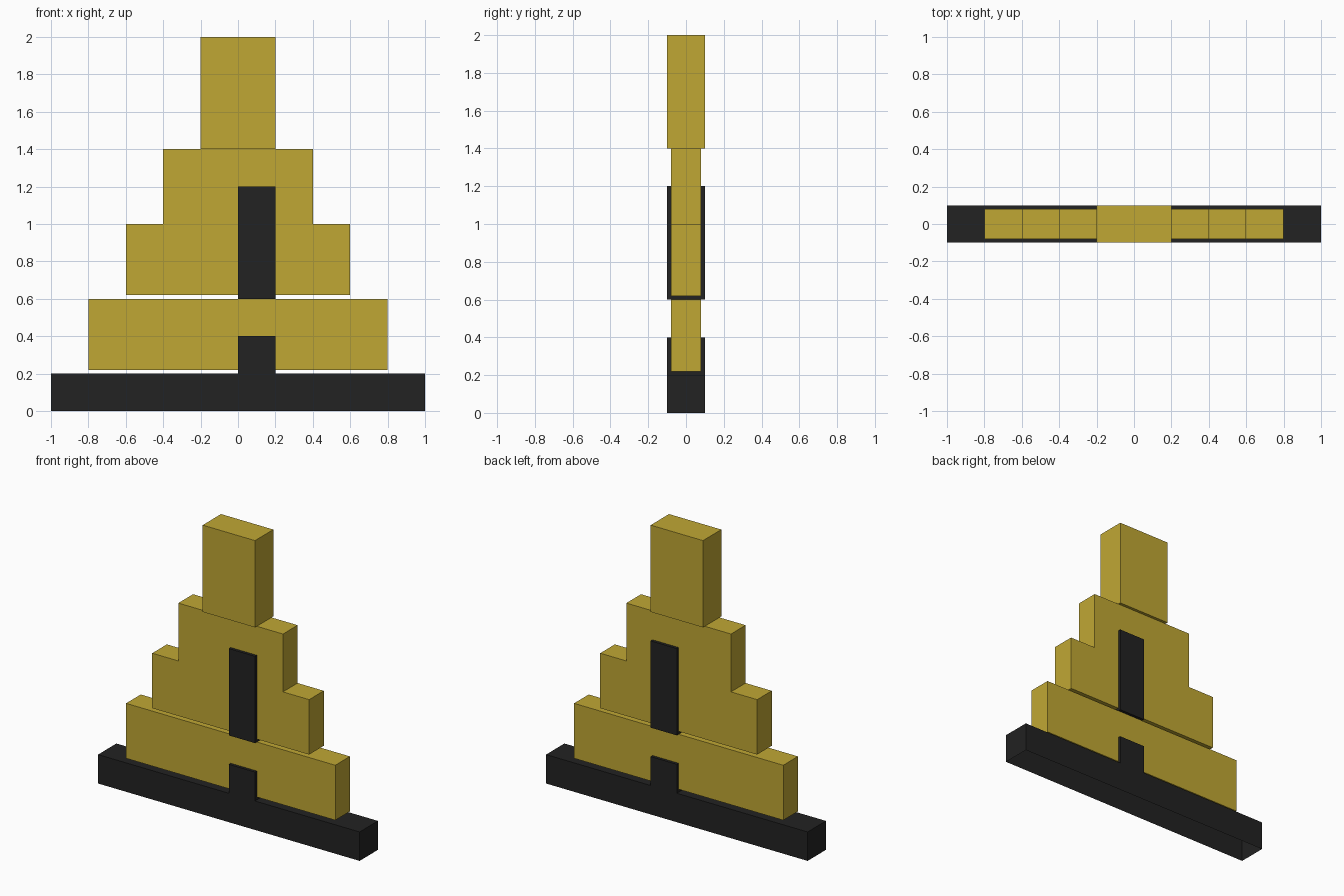
import bpy, bmesh

if "Cube" in bpy.data.objects:
    bpy.data.objects.remove(bpy.data.objects["Cube"])


def material(name, rgb):
    m = bpy.data.materials.new(name)
    m.diffuse_color = (*rgb, 1)
    m.use_nodes = True
    m.node_tree.nodes["Principled BSDF"].inputs["Base Color"].default_value = m.diffuse_color
    return m


gold = material("gold", (0.53, 0.39, 0.034))
black = material("black", (0.016, 0.016, 0.016))


def slab(name, outline, half_depth, mat, open_bottom=False):
    """Extrude an x/z outline through the depth of the model."""
    bm = bmesh.new()
    face = bm.faces.new([bm.verts.new((x, -half_depth, z)) for x, z in outline])
    ext = bmesh.ops.extrude_face_region(bm, geom=[face], use_keep_orig=True)
    verts = [g for g in ext["geom"] if isinstance(g, bmesh.types.BMVert)]
    bmesh.ops.translate(bm, verts=verts, vec=(0, 2 * half_depth, 0))
    bmesh.ops.recalc_face_normals(bm, faces=bm.faces)
    if open_bottom:
        low = [f for f in bm.faces if f.normal.z < -0.9]
        bmesh.ops.delete(bm, geom=low, context='FACES_ONLY')
    mesh = bpy.data.meshes.new(name)
    bm.to_mesh(mesh)
    bm.free()
    mesh.materials.append(mat)
    obj = bpy.data.objects.new(name, mesh)
    bpy.context.collection.objects.link(obj)


def rect(x0, x1, z0, z1):
    return [(x0, z0), (x1, z0), (x1, z1), (x0, z1)]


def mirrored(right_half):
    return right_half + [(-x, z) for x, z in reversed(right_half)]


# hollow base and the black upright bars
slab("base", rect(-1, 1, 0, 0.2), 0.1, black, open_bottom=True)
slab("lower_bar", rect(0, 0.2, 0.2, 0.4), 0.1, black)
slab("upper_bar", rect(0, 0.2, 0.6, 1.2), 0.1, black)

# golden tiers, slightly thinner than the base
slab("lower_tier", rect(-0.8, 0.8, 0.22, 0.6), 0.08, gold)
slab("stepped_tier",
     mirrored([(0.6, 0.62), (0.6, 1.0), (0.4, 1.0), (0.4, 1.4)]), 0.08, gold)

# full-depth top block
slab("top_block", rect(-0.2, 0.2, 1.4, 2.0), 0.1, gold)
